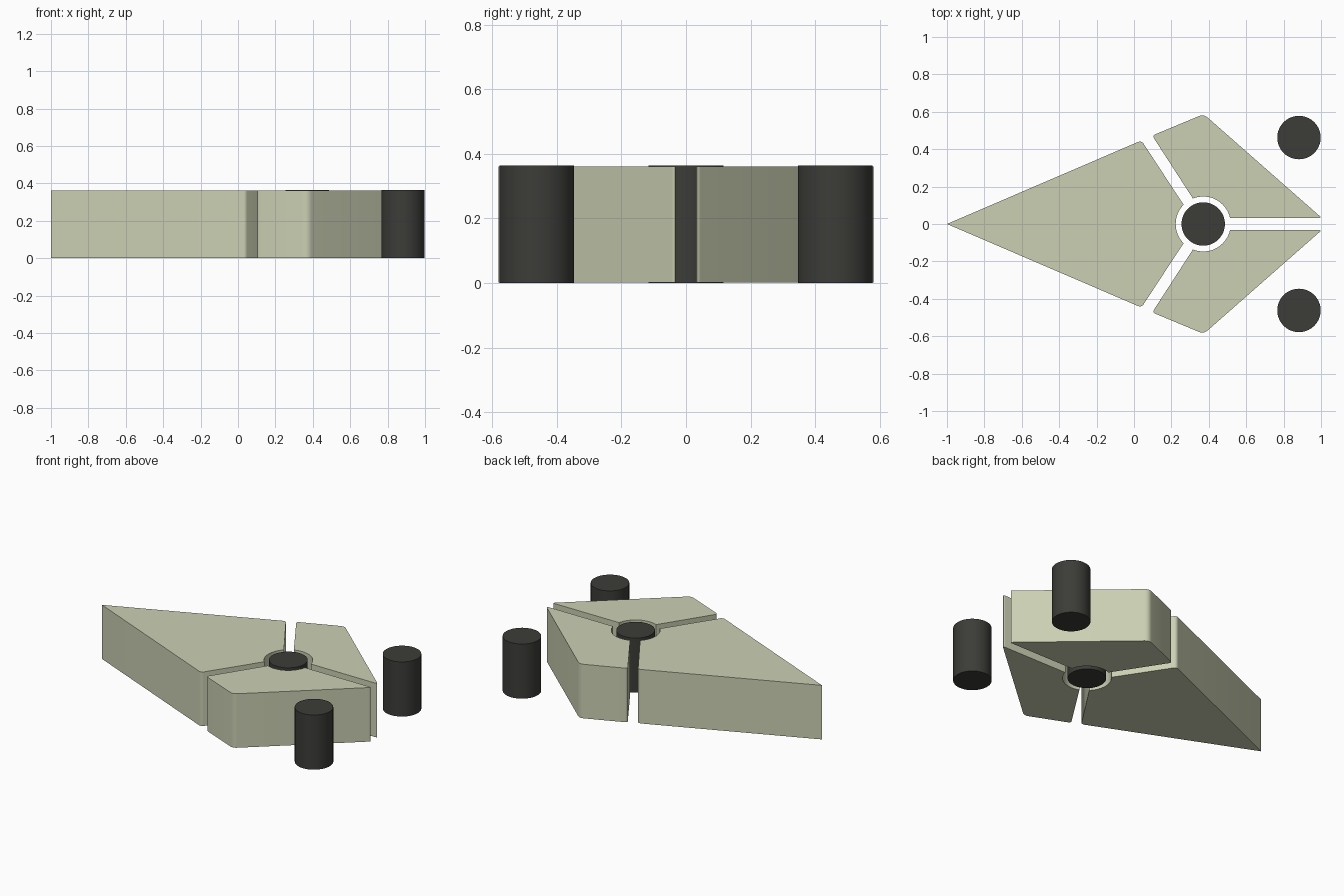
import bpy, bmesh
from math import radians, cos, sin, atan2, pi
from mathutils import Vector

if "Cube" in bpy.data.objects:
    bpy.data.objects.remove(bpy.data.objects["Cube"])

HEIGHT = 0.363
HUB = Vector((0.37, 0.0))
HOLE_R = 0.147


def material(name, color):
    m = bpy.data.materials.new(name)
    m.diffuse_color = (*color, 1)
    m.use_nodes = True
    m.node_tree.nodes["Principled BSDF"].inputs["Base Color"].default_value = m.diffuse_color
    return m


pale = material("pale_stone", (0.60, 0.63, 0.45))
dark = material("dark_rod", (0.045, 0.045, 0.04))


def finish(bm, name, mat, angle):
    bmesh.ops.recalc_face_normals(bm, faces=bm.faces)
    me = bpy.data.meshes.new(name)
    bm.to_mesh(me)
    bm.free()
    ob = bpy.data.objects.new(name, me)
    bpy.context.collection.objects.link(ob)
    me.materials.append(mat)
    for p in me.polygons:
        p.use_smooth = True
    me.set_sharp_from_angle(angle=radians(angle))
    return ob


def rounded(a, corner, b, steps=4):
    # Small curved corner between two edge points
    a, c, b = Vector(a), Vector(corner), Vector(b)
    return [a * (1 - t) ** 2 + c * 2 * t * (1 - t) + b * t * t
            for t in (i / steps for i in range(steps + 1))]


def hub_arc(start, end, steps=16):
    # Edge of the round hub opening, from start angle to end angle
    return [HUB + HOLE_R * Vector((cos(t), sin(t)))
            for t in (start + (end - start) * i / steps for i in range(steps + 1))]


def plate(name, outline, side=1):
    bm = bmesh.new()
    z0, z1 = 0.002, HEIGHT - 0.002
    face = bm.faces.new([bm.verts.new((p[0], side * p[1], z0)) for p in outline])
    top = bmesh.ops.extrude_face_region(bm, geom=[face], use_keep_orig=True)
    moved = [v for v in top["geom"] if isinstance(v, bmesh.types.BMVert)]
    bmesh.ops.translate(bm, verts=moved, vec=(0, 0, z1 - z0))
    return finish(bm, name, pale, 32)


# Long pointed plate
half = rounded((0.02, 0.438), (0.036, 0.445), (0.048, 0.434))
arc_a = atan2(0.103, 0.265 - HUB.x)
long_outline = [Vector((-1, 0))] + half + hub_arc(arc_a, 2 * pi - arc_a)
long_outline += [Vector((p.x, -p.y)) for p in reversed(half)]
plate("long_plate", long_outline)

# Two short plates, mirrored front to back
short_outline = rounded((0.107, 0.458), (0.098, 0.472), (0.115, 0.48))
short_outline += rounded((0.345, 0.576), (0.373, 0.588), (0.395, 0.568), 6)
short_outline += rounded((0.99, 0.045), (1.007, 0.031), (0.985, 0.031))
short_outline += hub_arc(atan2(0.031, 0.142), atan2(0.136, 0.315 - HUB.x))
for label, side in (("back", 1), ("front", -1)):
    plate(label + "_short_plate", short_outline, side)

# Three upright rods
for name, x, y in (("hub_rod", HUB.x, 0), ("back_rod", 0.882, 0.462),
                   ("front_rod", 0.882, -0.462)):
    bm = bmesh.new()
    bmesh.ops.create_cone(bm, cap_ends=True, segments=64, radius1=0.116,
                          radius2=0.116, depth=HEIGHT)
    bmesh.ops.translate(bm, verts=bm.verts, vec=(x, y, HEIGHT / 2))
    finish(bm, name, dark, 30)
